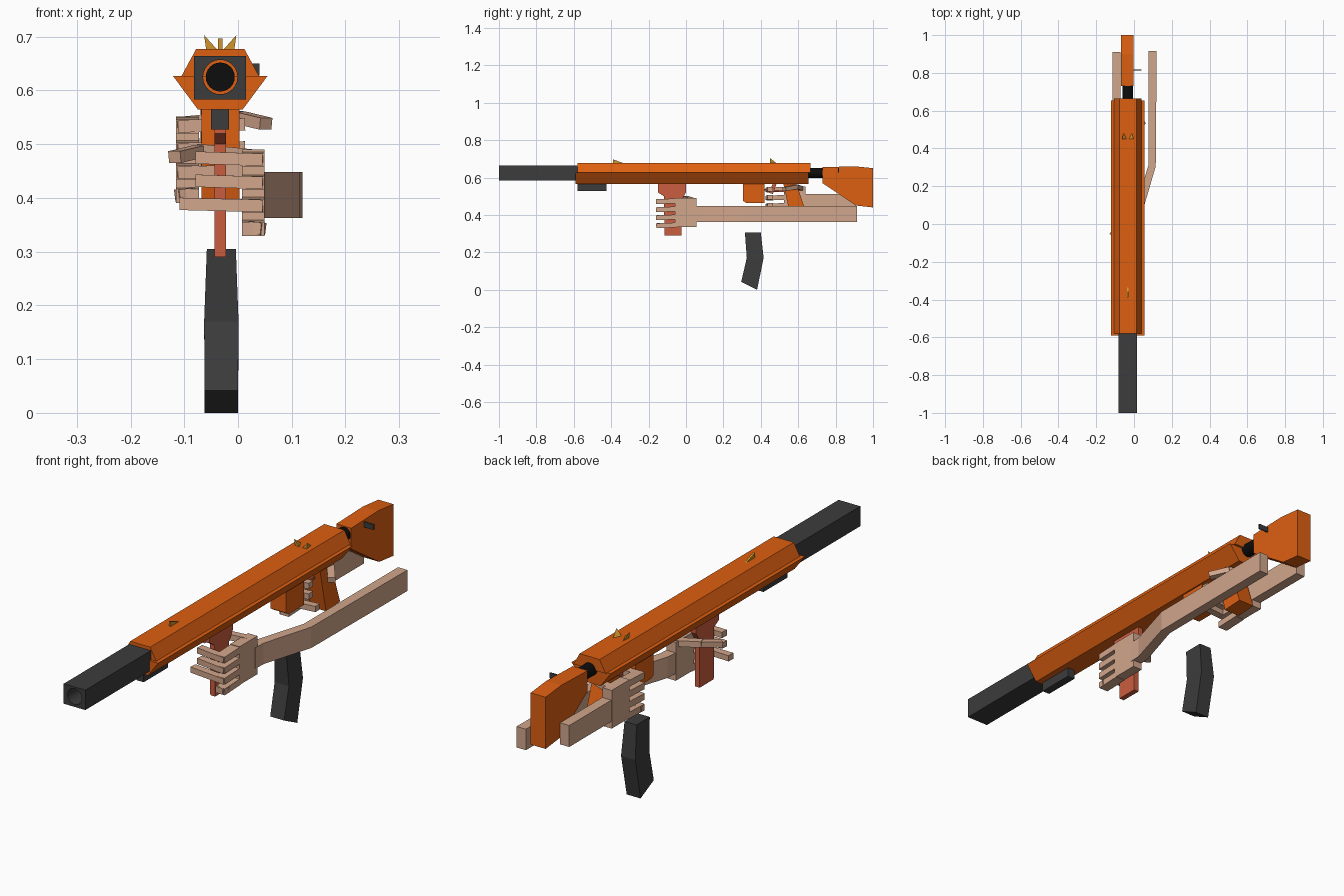
import bpy, bmesh, math
from mathutils import Vector, Matrix

cube = bpy.data.objects.get("Cube")
if cube:
    bpy.data.objects.remove(cube, do_unlink=True)

CX = -0.033   # centre plane of the weapon
BORE = 0.625  # height of the bore


def material(name, rgb):
    m = bpy.data.materials.new(name)
    m.use_nodes = True
    m.diffuse_color = (*rgb, 1)
    m.node_tree.nodes["Principled BSDF"].inputs["Base Color"].default_value = (*rgb, 1)
    return m


orange = material("orange", (0.73, 0.115, 0.006))
dark = material("dark grey", (0.045, 0.045, 0.045))
black = material("black", (0.004, 0.004, 0.004))
red = material("brick red", (0.6, 0.11, 0.05))
gold = material("gold", (0.64, 0.3, 0.025))
skin = material("skin", (0.64, 0.38, 0.26))


def finish(name, bm, mat):
    bmesh.ops.recalc_face_normals(bm, faces=bm.faces)
    me = bpy.data.meshes.new(name)
    bm.to_mesh(me)
    bm.free()
    me.materials.append(mat)
    ob = bpy.data.objects.new(name, me)
    bpy.context.collection.objects.link(ob)
    return ob


def prism(name, profile, axis, lo, hi, mat):
    """Extrude a profile: (y, z) along x, (x, z) along y or (x, y) along z."""
    place = {"x": lambda a, b, t: (t, a, b),
             "y": lambda a, b, t: (a, t, b),
             "z": lambda a, b, t: (a, b, t)}[axis]
    bm = bmesh.new()
    ends = [[bm.verts.new(place(a, b, t)) for a, b in profile] for t in (lo, hi)]
    for end in ends:
        bm.faces.new(end)
    for i in range(len(profile)):
        j = (i + 1) % len(profile)
        bm.faces.new((ends[0][i], ends[0][j], ends[1][j], ends[1][i]))
    return finish(name, bm, mat)


def box(name, x, y, z, mat):
    return prism(name, [(x[0], y[0]), (x[1], y[0]), (x[1], y[1]), (x[0], y[1])],
                 "z", z[0], z[1], mat)


def bar(name, a, b, width, height, mat):
    """Rectangular bar running from point a to point b."""
    a, b = Vector(a), Vector(b)
    d = b - a
    bm = bmesh.new()
    bmesh.ops.create_cube(bm, size=1)
    bm.transform(Matrix.Translation((a + b) / 2) @ d.to_track_quat("Y", "Z").to_matrix().to_4x4()
                 @ Matrix.Diagonal((width, d.length, height, 1)))
    return finish(name, bm, mat)


def tube(name, radius, y0, y1, mat):
    n = 24
    ring = [(CX + radius * math.cos(math.tau * i / n),
             BORE + radius * math.sin(math.tau * i / n)) for i in range(n)]
    return prism(name, ring, "y", y0, y1, mat)


def trapezoid(name, low, high, z0, z1, y0, y1, mat):
    return prism(name, [(CX - low, z0), (CX + low, z0), (CX + high, z1), (CX - high, z1)],
                 "y", y0, y1, mat)


# Receiver: flared lower half and sloped cover
trapezoid("receiver_lower", 0.042, 0.088, 0.565, 0.627, -0.59, 0.655, orange)
trapezoid("receiver_cover", 0.072, 0.045, 0.627, 0.677, -0.58, 0.665, orange)

# Barrel shroud with an open muzzle, and the inner barrel
shroud = box("barrel_shroud", (-0.082, 0.015), (-1, -0.575), (0.583, 0.664), dark)
cutter = tube("bore_cutter", 0.032, -1.1, -0.5, dark)
cutter.hide_render = True
mod = shroud.modifiers.new("bore", "BOOLEAN")
mod.operation, mod.object, mod.solver = "DIFFERENCE", cutter, "EXACT"
bpy.context.view_layer.objects.active = shroud
bpy.ops.object.modifier_apply(modifier=mod.name)
bpy.data.objects.remove(cutter, do_unlink=True)
tube("inner_barrel", 0.027, -0.6, 0.75, black)

# Stock and side handle
prism("stock", [(0.73, 0.655), (0.9, 0.66), (1, 0.65), (1, 0.44), (0.91, 0.45), (0.73, 0.57)],
      "x", -0.07, -0.003, orange)
box("side_handle", (-0.005, 0.04), (0.812, 0.817), (0.628, 0.65), dark)

# Sights
prism("front_sight", [(-0.39, 0.675), (-0.33, 0.675), (-0.39, 0.697)],
      "x", CX - 0.004, CX + 0.004, gold)
for side, label in ((-1, "right"), (1, "left")):
    bm = bmesh.new()
    pts = [(0.005, 0.45, 0.675), (0.026, 0.45, 0.675), (0.03, 0.45, 0.703), (0.022, 0.485, 0.675)]
    v = [bm.verts.new((CX + side * x, y, z)) for x, y, z in pts]
    for f in ((0, 1, 2), (0, 1, 3), (1, 2, 3), (0, 2, 3)):
        bm.faces.new([v[i] for i in f])
    finish("rear_sight_" + label, bm, gold)

# Parts under the receiver
box("under_barrel_block", (-0.05, -0.017), (-0.58, -0.425), (0.527, 0.57), dark)
prism("foregrip", [(-0.15, 0.57), (-0.15, 0.52), (-0.118, 0.5), (-0.115, 0.29),
                   (-0.025, 0.29), (-0.025, 0.48), (0, 0.52), (0, 0.57)],
      "x", CX - 0.011, CX + 0.011, red)
prism("magazine_well", [(0.305, 0.57), (0.305, 0.475), (0.32, 0.465), (0.42, 0.465), (0.42, 0.57)],
      "x", -0.068, 0.003, orange)
prism("pistol_grip", [(0.52, 0.57), (0.59, 0.57), (0.65, 0.39), (0.56, 0.385)],
      "x", -0.068, 0.003, orange)
bar("trigger", (CX, 0.475, 0.57), (CX, 0.455, 0.515), 0.01, 0.02, red)
bar("trigger_guard", (CX, 0.42, 0.535), (CX, 0.53, 0.525), 0.015, 0.008, red)

# Loose magazine, bent and narrower at the top
rows = [(0.315, 0.4, 0.305, 0.027), (0.325, 0.415, 0.17, 0.032), (0.295, 0.38, 0.022, 0.031)]
bm = bmesh.new()
loops = []
for i, (y0, y1, z, w) in enumerate(rows):
    drop = 0.02 if i == 2 else 0
    loops.append([bm.verts.new(p) for p in (
        (CX - w + 0.002, y0, z + drop), (CX + w + 0.002, y0, z + drop),
        (CX + w + 0.002, y1, z - drop - 0.002 * (i == 2)),
        (CX - w + 0.002, y1, z - drop - 0.002 * (i == 2)))])
for a, b in zip(loops, loops[1:]):
    for i in range(4):
        bm.faces.new((a[i], a[(i + 1) % 4], b[(i + 1) % 4], b[i]))
bm.faces.new(loops[0])
bm.faces.new(loops[-1])
finish("magazine", bm, dark)


def hand(label, side, y, z):
    """Palm beside a grip, with fingers around its front and a thumb across it."""
    def at(u, dy, dz):
        return (CX + side * u, y + dy, z + dz)

    x0, x1 = sorted((CX + side * 0.04, CX + side * 0.082))
    box(label + "_palm", (x0, x1), (y - 0.06, y + 0.055), (z - 0.075, z + 0.08), skin)
    for i, reach in enumerate((-0.045, -0.045, -0.075, 0.05)):
        dz = 0.065 - 0.043 * i
        bar(f"{label}_finger_{i + 1}", at(0.061, -0.05, dz), at(0.061, -0.155, dz - 0.004),
            0.042, 0.026, skin)
        bar(f"{label}_fingertip_{i + 1}", at(0.08, -0.145, dz - 0.004),
            at(reach, -0.135, dz), 0.03, 0.023, skin)
    bar(label + "_thumb", at(0.06, 0.03, 0.068), at(-0.04, 0.0, 0.078), 0.03, 0.024, skin)
    bar(label + "_thumb_tip", at(-0.035, 0.005, 0.078), at(-0.085, -0.06, 0.066), 0.028, 0.022, skin)


# Hands and forearms
hand("left_hand", 1, 0, 0.41)
hand("right_hand", -1, 0.585, 0.472)
prism("left_arm", [(0.007, 0.04), (0.05, 0.04), (0.052, 0.09), (0.115, 0.305), (0.12, 0.915),
                   (0.078, 0.915), (0.076, 0.31), (0.012, 0.1)], "z", 0.363, 0.448, skin)
box("right_arm", (-0.113, -0.072), (0.63, 0.91), (0.425, 0.512), skin)
